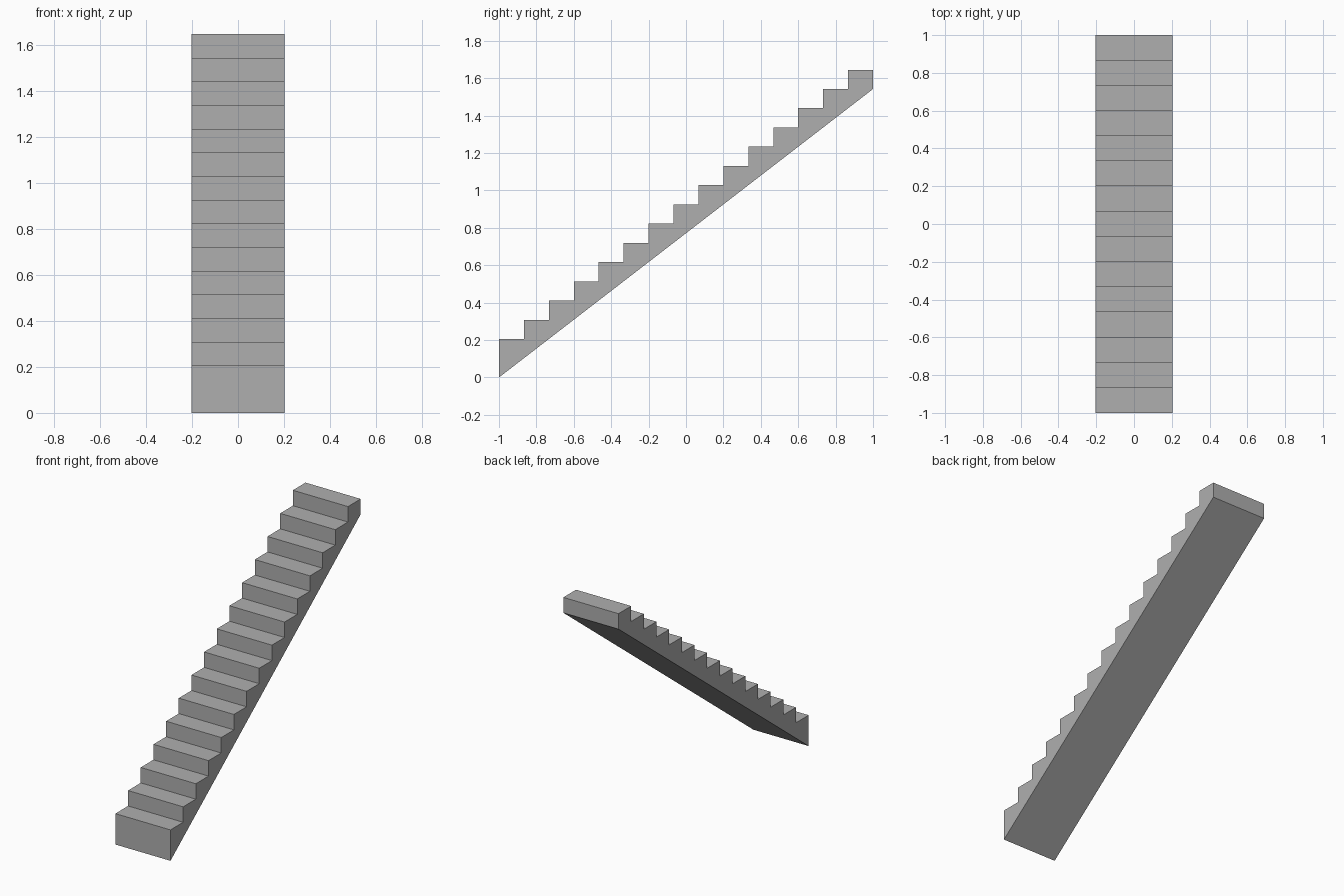
import bpy, bmesh

if "Cube" in bpy.data.objects:
    bpy.data.objects.remove(bpy.data.objects["Cube"])

STEPS = 15
RUN = 2.0 / STEPS
RISE = 1.645 / (STEPS + 1)
HALF_W = 0.203

# Side profile: sloped underside, then stepped top
profile = [(-1.0, 0.0), (1.0, STEPS * RISE)]
for i in reversed(range(STEPS)):
    z = (i + 2) * RISE
    profile += [(-1 + (i + 1) * RUN, z), (-1 + i * RUN, z)]

# Extrude the profile across the width
bm = bmesh.new()
side = bm.faces.new([bm.verts.new((-HALF_W, y, z)) for y, z in profile])
out = bmesh.ops.extrude_face_region(bm, geom=[side])
moved = [v for v in out["geom"] if isinstance(v, bmesh.types.BMVert)]
bmesh.ops.translate(bm, vec=(2 * HALF_W, 0, 0), verts=moved)
bmesh.ops.recalc_face_normals(bm, faces=bm.faces[:])

mesh = bpy.data.meshes.new("staircase")
bm.to_mesh(mesh)
bm.free()

# Plain grey finish
grey = bpy.data.materials.new("grey")
grey.diffuse_color = (0.43, 0.43, 0.43, 1.0)
grey.use_nodes = True
grey.node_tree.nodes["Principled BSDF"].inputs["Base Color"].default_value = grey.diffuse_color
mesh.materials.append(grey)

staircase = bpy.data.objects.new("staircase", mesh)
bpy.context.collection.objects.link(staircase)
